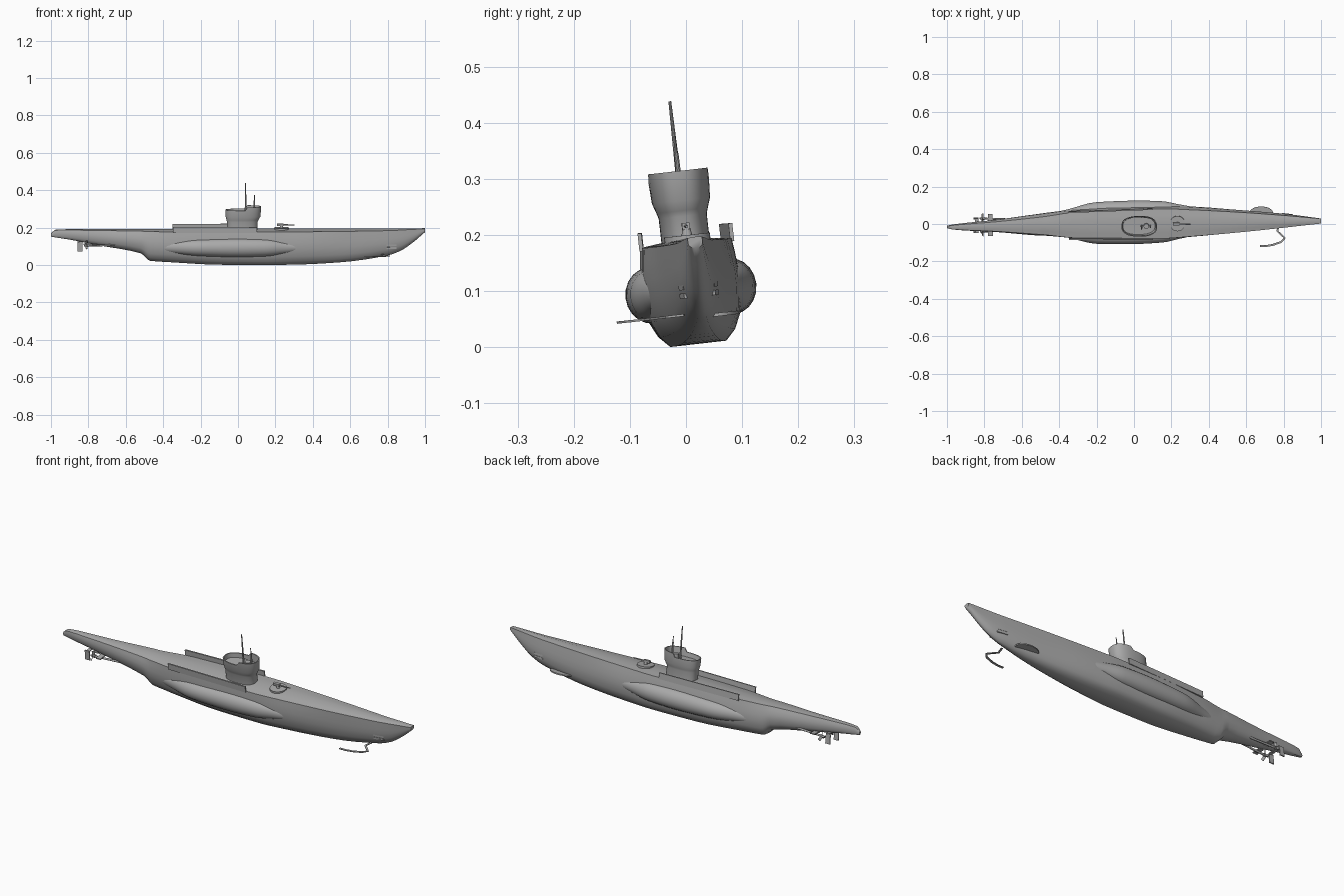
import bpy, bmesh, math
from mathutils import Matrix, Vector

if "Cube" in bpy.data.objects:
    bpy.data.objects.remove(bpy.data.objects["Cube"])

grey = bpy.data.materials.new("hull grey")
grey.use_nodes = True
COLOR = (0.4, 0.4, 0.4, 1)
grey.diffuse_color = COLOR
grey.node_tree.nodes["Principled BSDF"].inputs["Base Color"].default_value = COLOR

# The whole boat lies slightly rolled and yawed
POSE = (Matrix.Translation((0, 0.02, 0.003)) @ Matrix.Rotation(math.radians(1), 4, 'Z')
        @ Matrix.Rotation(math.radians(6.5), 4, 'X'))


def finish(name, bm, angle=35):
    bmesh.ops.recalc_face_normals(bm, faces=bm.faces)
    mesh = bpy.data.meshes.new(name)
    bm.to_mesh(mesh)
    bm.free()
    mesh.transform(POSE)
    mesh.materials.append(grey)
    obj = bpy.data.objects.new(name, mesh)
    bpy.context.collection.objects.link(obj)
    bpy.ops.object.select_all(action='DESELECT')
    obj.select_set(True)
    bpy.context.view_layer.objects.active = obj
    bpy.ops.object.shade_smooth_by_angle(angle=math.radians(angle))
    return obj


def loft(name, rings, angle=35):
    bm = bmesh.new()
    rows = [[bm.verts.new(p) for p in ring] for ring in rings]
    n = len(rows[0])
    for a, b in zip(rows, rows[1:]):
        for i in range(n):
            j = (i + 1) % n
            bm.faces.new((a[i], a[j], b[j], b[i]))
    bm.faces.new(rows[0])
    bm.faces.new(rows[-1])
    return finish(name, bm, angle)


def box(name, center, size, turn=0):
    bm = bmesh.new()
    m = (Matrix.Translation(center) @ Matrix.Rotation(turn, 4, 'Z')
         @ Matrix.Diagonal((*size, 1)))
    bmesh.ops.create_cube(bm, size=1, matrix=m)
    return finish(name, bm)


def rod(name, a, b, r1, r2=None, sides=16):
    a, b = Vector(a), Vector(b)
    d = b - a
    m = Matrix.Translation((a + b) / 2) @ d.to_track_quat('Z', 'Y').to_matrix().to_4x4()
    bm = bmesh.new()
    bmesh.ops.create_cone(bm, cap_ends=True, segments=sides, radius1=r1,
                          radius2=r1 if r2 is None else r2, depth=d.length, matrix=m)
    return finish(name, bm)


def slopes(rows, k):
    # Limited slopes, so that the interpolation never overshoots
    sec = [(b[k] - a[k]) / (b[0] - a[0]) for a, b in zip(rows, rows[1:])]
    mid = [2 * p * q / (p + q) if p * q > 0 else 0 for p, q in zip(sec, sec[1:])]
    return [sec[0]] + mid + [sec[-1]]


def refine(rows, steps):
    tang = [slopes(rows, k) for k in range(1, len(rows[0]))]
    out = []
    for i, (a, b) in enumerate(zip(rows, rows[1:])):
        h = b[0] - a[0]
        for s in range(steps):
            t = s / steps
            row = [a[0] + h * t]
            for k, m in enumerate(tang, 1):
                row.append((1 + 2 * t) * (1 - t) ** 2 * a[k] + t * (1 - t) ** 2 * h * m[i]
                           + t * t * (3 - 2 * t) * b[k] + t * t * (t - 1) * h * m[i + 1])
            out.append(row)
    return out + [list(rows[-1])]


# Hull stations: x, deck height, deck half width, beam half width, keel height, keel half width
STATIONS = [
    (-1, .168, .004, .006, .15, .003), (-.975, .187, .01, .012, .146, .006),
    (-.9, .19, .016, .02, .135, .01), (-.75, .19, .025, .031, .105, .01),
    (-.52, .191, .045, .056, .062, .02), (-.47, .191, .05, .06, .022, .02),
    (-.35, .192, .066, .072, .015, .03), (-.1, .193, .08, .086, .004, .046),
    (.15, .193, .08, .086, .003, .05), (.3, .193, .072, .08, .004, .04),
    (.55, .193, .055, .058, .015, .025), (.8, .193, .033, .035, .05, .008),
    (.87, .194, .026, .027, .075, .005), (.93, .195, .02, .02, .115, .004),
    (1, .195, .013, .013, .175, .004)]


def hull_ring(x, zt, wt, wm, zb, wb):
    h = zt - zb
    half = [(wt * .6, zt - .03 * h), (wt, zt - .05 * h), ((wt + wm) / 2, zb + .82 * h),
            (wm, zb + .65 * h), (wm, zb + .48 * h), (wm * .85 + wb * .15, zb + .25 * h),
            (wm * .5 + wb * .5, zb + .1 * h), (wb, zb)]
    side = [(x, y, z) for y, z in half]
    return [(x, 0, zt)] + side + [(x, 0, zb)] + [(x, -y, z) for _, y, z in reversed(side)]


loft("hull", [hull_ring(*r) for r in refine(STATIONS, 4)], 50)

# Saddle tanks: x, side offset of the centre, half width, half height
TANK = refine([(-.48, .045, .004, .01), (-.35, .055, .022, .03), (-.2, .07, .042, .045),
               (0, .073, .044, .05), (.15, .072, .039, .046), (.25, .07, .021, .03),
               (.38, .06, .004, .01)], 4)
for side, label in ((1, "left"), (-1, "right")):
    loft(label + "_saddle_tank",
         [[(x, side * (y + w * math.cos(a)), .098 + h * math.sin(a))
           for a in [math.tau * i / 20 for i in range(20)]] for x, y, w, h in TANK], 60)

    # Long side boards beside the tower
    box(label + "_side_board", (-.125, side * .077, .194), (.45, .007, .032), side * .02)

    # Bow tube doors
    for z in (.092, .107):
        box(label + "_tube_door", (.82, side * .0285, z), (.055, .006, .009), side * -.13)

    # Propeller, shaft, rudder and stern plane
    y = side * .036
    rod(label + "_shaft", (-.82, y, .105), (-.66, y * .8, .108), .005)
    rod(label + "_propeller_hub", (-.825, y, .105), (-.8, y, .105), .004, .008)
    for k in range(3):
        bm = bmesh.new()
        bmesh.ops.create_cube(bm, size=1, matrix=Matrix.Translation((-.81, y, .105))
                              @ Matrix.Rotation(math.tau * k / 3, 4, 'X')
                              @ Matrix.Translation((0, 0, .015))
                              @ Matrix.Rotation(side * .6, 4, 'Z')
                              @ Matrix.Diagonal((.003, .014, .024, 1)))
        finish(label + "_propeller_blade", bm)
    box(label + "_rudder", (-.845, y, .1), (.026, .005, .05))
    box(label + "_rudder_bracket", (-.84, y / 2, .124), (.018, .036, .005))
    box(label + "_stern_plane", (-.768, side * .036, .112), (.026, .046, .005))


# Conning tower with flared, stepped bulwark
def oval(x0, x1, half, height, count=56):
    ring = []
    for i in range(count):
        a = math.tau * (i + .5) / count
        c, s = math.cos(a), math.sin(a)
        x = (x0 + x1) / 2 + (x1 - x0) / 2 * math.copysign(abs(c) ** .8, c)
        z = height(x) if callable(height) else height
        ring.append((x, half * math.copysign(abs(s) ** .8, s), z))
    return ring


def rim(x):
    return .313 if x > .04 else .295


loft("conning_tower", [oval(-.06, .105, .043, .17), oval(-.06, .105, .043, .232),
                       oval(-.063, .11, .046, .242), oval(-.067, .12, .052, .26),
                       oval(-.068, .123, .054, rim), oval(-.063, .118, .049, rim),
                       oval(-.06, .112, .046, .272)])
rod("periscope_housing", (.065, 0, .26), (.065, 0, .295), .014)
rod("main_periscope", (.04, 0, .26), (.04, 0, .438), .0055, .0025, 10)
rod("short_periscope", (.087, 0, .26), (.087, 0, .345), .005, .004, 10)
rod("short_periscope_head", (.087, 0, .345), (.087, 0, .375), .0025, .002, 8)

# Deck gun on its round platform
rod("gun_platform", (.232, 0, .185), (.232, 0, .198), .041, sides=32)
rod("gun_pedestal", (.232, 0, .195), (.232, 0, .212), .01, .007)
box("gun_breech", (.225, 0, .214), (.034, .014, .012))
rod("gun_barrel", (.235, 0, .214), (.302, 0, .213), .0035, .0025, 10)

# Bow fin on the left
bm = bmesh.new()
bmesh.ops.create_cone(bm, cap_ends=True, segments=32, radius1=1, radius2=1, depth=1,
                      matrix=Matrix.Translation((.68, .03, .052))
                      @ Matrix.Diagonal((.065, .038, .006, 1)))
finish("left_bow_fin", bm)

# Curved guard reaching out from the bow on the right
path = [(.67, -.144), (.7, -.145), (.74, -.139), (.785, -.124), (.805, -.103),
        (.785, -.085), (.765, -.065), (.775, -.03)]
rings = []
for i, (x, y) in enumerate(path):
    a, b = Vector(path[max(i - 1, 0)]), Vector(path[min(i + 1, len(path) - 1)])
    t = (b - a).normalized() * .005
    rings.append([(x - t.y * s, y + t.x * s, .058 + dz) for s, dz in
                  ((1, .002), (1, -.002), (-1, -.002), (-1, .002))])
loft("right_bow_guard", rings)
